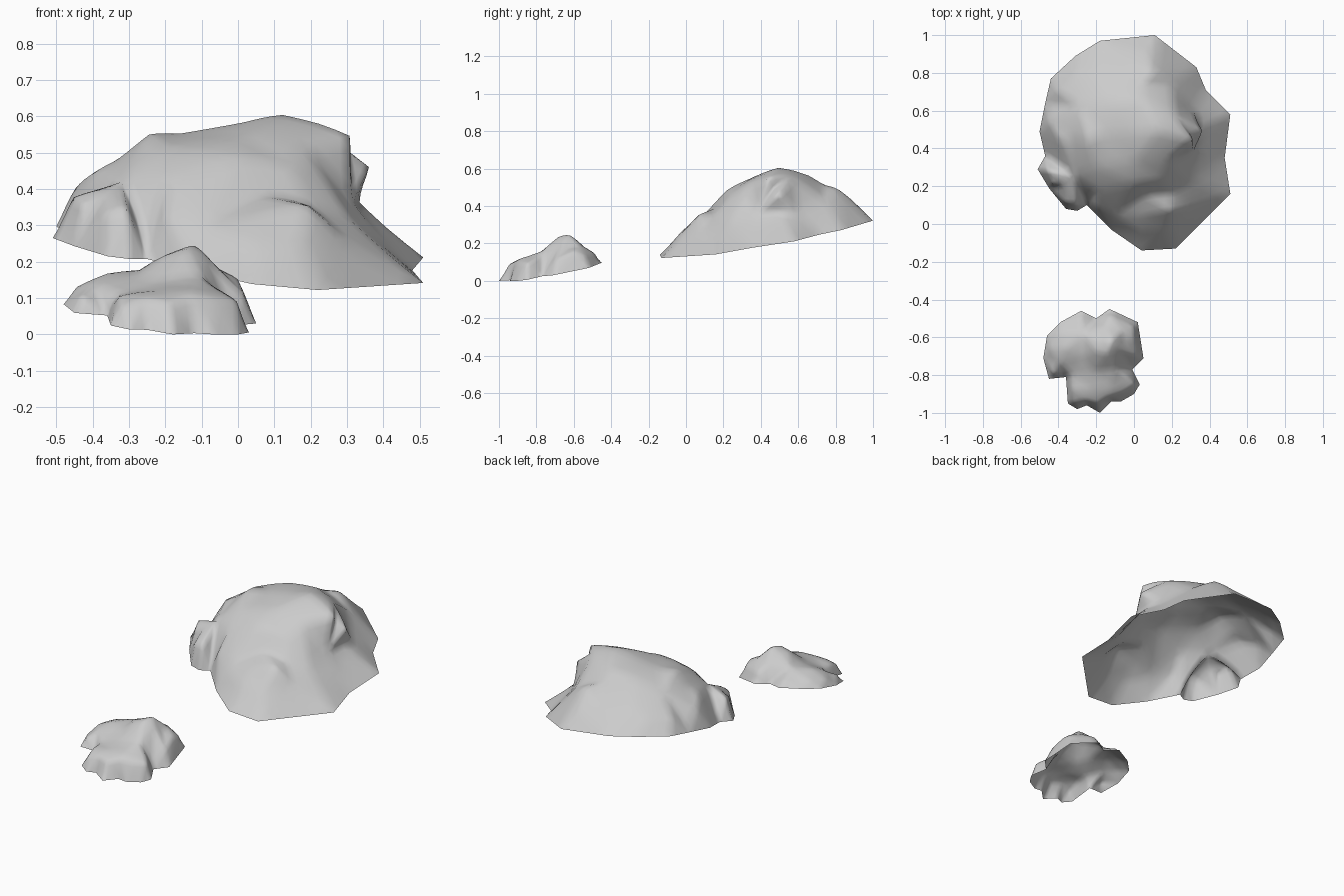
import bpy
import bmesh
from mathutils import Vector
from mathutils.geometry import delaunay_2d_cdt

if "Cube" in bpy.data.objects:
    bpy.data.objects.remove(bpy.data.objects["Cube"], do_unlink=True)

# One grey stone colour
stone = bpy.data.materials.new("stone_grey")
stone.use_nodes = True
stone.diffuse_color = (0.6, 0.6, 0.6, 1)
stone.node_tree.nodes["Principled BSDF"].inputs["Base Color"].default_value = stone.diffuse_color


def soften(bm, factor):
    """Relax the surface while leaving the open rim crisp."""
    inner = [v for v in bm.verts if not v.is_boundary]
    bmesh.ops.smooth_vert(bm, verts=inner, factor=factor,
                          use_axis_x=True, use_axis_y=True, use_axis_z=True)


def make_rock(name, rim, peaks, base, swell, lean=None):
    """Open rock shell: an angular rim on a tilted ground plane, draped over peaks."""
    def ground(x, y):
        level, slope_x, slope_y = base
        return max(0, level + slope_x * x + slope_y * y)

    plan = [Vector(p) for p in rim] + [Vector(p[:2]) for p in peaks]
    heights = [ground(x, y) for x, y in rim]
    for x, y, z in peaks:
        floor = ground(x, y)
        heights.append(floor + (z - floor) * swell)

    points, _, faces, sources, _, _ = delaunay_2d_cdt(
        plan, [], [list(range(len(rim)))], 1, 0.0001)

    bm = bmesh.new()
    verts = []
    for point, source in zip(points, sources):
        z = heights[source[0]] if source else ground(point.x, point.y)
        shift = lean(point.x, z) if lean else 0
        verts.append(bm.verts.new((point.x + shift, point.y, z)))
    for face in faces:
        bm.faces.new([verts[i] for i in face])

    # Refine the coarse facets into a weathered surface, keeping the crags
    for factor in (0.35, 0.25):
        bmesh.ops.subdivide_edges(bm, edges=bm.edges[:], cuts=1, use_grid_fill=True)
        soften(bm, factor)
    bmesh.ops.triangulate(bm, faces=bm.faces[:])
    bm.normal_update()
    if sum(f.normal.z * f.calc_area() for f in bm.faces) < 0:
        bmesh.ops.reverse_faces(bm, faces=bm.faces[:])
    for face in bm.faces:
        face.smooth = True

    mesh = bpy.data.meshes.new(name)
    bm.to_mesh(mesh)
    bm.free()
    mesh.materials.append(stone)
    rock = bpy.data.objects.new(name, mesh)
    bpy.context.collection.objects.link(rock)
    return rock


# Large rock: broad skirt, knob at the front corner, overhanging ledge on +x
large_rim = [
    (.51, .16), (.48, .35), (.51, .58), (.38, .71), (.33, .83), (.11, 1),
    (-.18, .97), (-.31, .89), (-.44, .77), (-.47, .64), (-.5, .49),
    (-.47, .36), (-.51, .29), (-.45, .19), (-.36, .08), (-.3, .07),
    (-.25, .1), (-.12, -.03), (.04, -.14), (.22, -.13),
]
large_peaks = [
    # front slope with a low shelf
    (.04, -.04, .25), (.18, -.02, .26), (-.1, .04, .29), (.05, .05, .33),
    (.2, .07, .36), (.3, .09, .26), (.2, .16, .35), (.31, .22, .31),
    (-.21, .11, .34), (.05, .15, .38),
    # front corner knob
    (-.36, .11, .34), (-.43, .21, .36), (-.46, .29, .39), (-.3, .1, .35),
    (-.37, .21, .38),
    # shoulder
    (-.19, .18, .43), (0, .22, .49), (.15, .24, .46), (-.32, .25, .42),
    (-.2, .3, .51), (0, .33, .54), (.18, .33, .52),
    # summit
    (-.39, .45, .46), (-.33, .46, .48), (-.24, .45, .56), (-.16, .48, .55),
    (.02, .48, .58), (.12, .5, .61), (.25, .44, .55), (.22, .57, .56),
    # ledge, the notch above it and its foot
    (.27, .47, .495), (.3, .49, .465), (.32, .5, .37), (.31, .38, .35),
    (.31, .6, .35),
    # back slope
    (-.46, .55, .4), (-.41, .7, .41), (-.29, .62, .5), (-.12, .65, .55),
    (.04, .67, .56), (.05, .74, .51), (.09, .8, .51), (0, .85, .45),
    (-.2, .8, .46), (.2, .74, .44), (.06, .92, .4), (-.3, .82, .41),
    (.41, .45, .27),
]


def ledge_lean(x, z):
    if x < .23 or z < .43:
        return 0
    return .03 if .48 < z < .51 else .08


make_rock("large_rock", large_rim, large_peaks, (.166, -.1, .167), 1.02, ledge_lean)

# Small rock: low front block, ragged rim and one leaning peak
small_rim = [
    (.05, -.71), (.02, -.52), (-.13, -.45), (-.2, -.5), (-.28, -.46),
    (-.39, -.52), (-.46, -.59), (-.48, -.71), (-.45, -.82), (-.36, -.81),
    (-.35, -.95), (-.3, -.98), (-.25, -.96), (-.18, -1), (-.12, -.94),
    (-.07, -.94), (0, -.9), (.03, -.85), (-.01, -.77),
]
small_peaks = [
    # front block
    (-.32, -.94, .08), (-.33, -.87, .11), (-.26, -.93, .1), (-.19, -.95, .09),
    (-.13, -.91, .11), (-.22, -.87, .12), (-.12, -.85, .13), (-.06, -.89, .1),
    (0, -.85, .1), (-.04, -.8, .12),
    # shoulders
    (-.33, -.8, .11), (-.22, -.78, .14), (-.1, -.77, .16), (-.43, -.79, .11),
    (-.4, -.73, .14), (-.45, -.66, .13), (-.36, -.66, .17), (-.27, -.7, .16),
    (-.27, -.58, .18), (-.4, -.57, .14),
    # peak
    (-.2, -.67, .22), (-.14, -.68, .24), (-.12, -.62, .25), (-.18, -.62, .22),
    (-.08, -.66, .21),
    # back slope
    (-.05, -.63, .17), (-.06, -.56, .18), (-.15, -.54, .18), (0, -.6, .16),
    (.02, -.7, .11), (-.28, -.49, .14), (-.13, -.48, .15), (0, -.54, .13),
]
make_rock("small_rock", small_rim, small_peaks, (.17, -.1, .19), 1.02)
